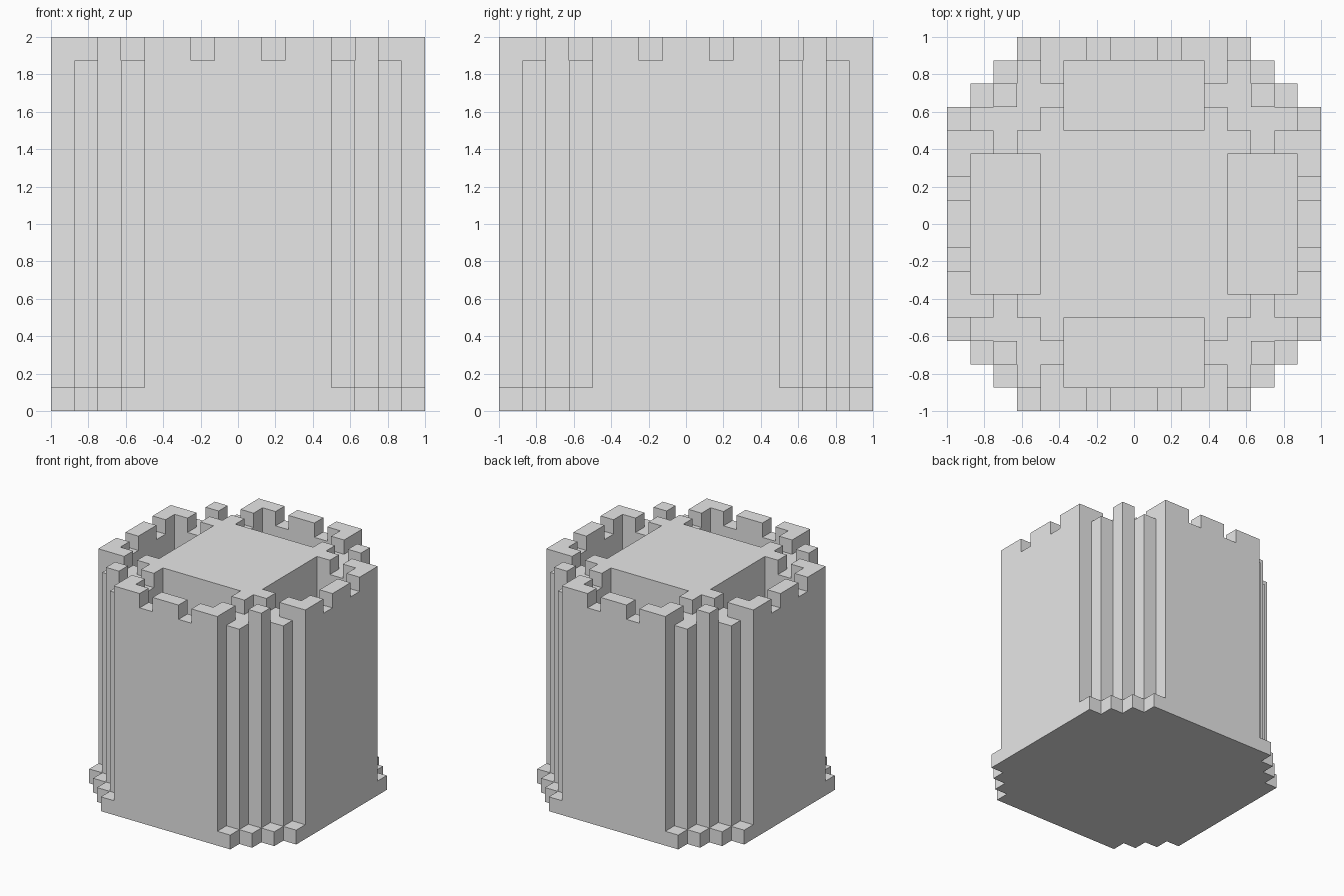
import bpy
import bmesh

cube = bpy.data.objects.get("Cube")
if cube:
    bpy.data.objects.remove(cube, do_unlink=True)

CELL = 0.125
HALF = 8                    # cells from the centre to each side
FLOOR, WALK, TOP = CELL, 2 - CELL, 2.0

stone = bpy.data.materials.new("grey_stone")
stone.use_nodes = True
stone.diffuse_color = (0.8, 0.8, 0.8, 1)
stone.node_tree.nodes["Principled BSDF"].inputs["Base Color"].default_value = stone.diffuse_color


def prism(name, rule, z0, z1):
    """Extrude every grid cell accepted by rule(near, far), the cell's smaller
    and larger distance from the centre lines, so each part is symmetric."""
    bm = bmesh.new()
    for i in range(-HALF, HALF):
        for j in range(-HALF, HALF):
            near, far = sorted(n if n >= 0 else -n - 1 for n in (i, j))
            if rule(near, far):
                corners = ((i, j), (i + 1, j), (i + 1, j + 1), (i, j + 1))
                bm.faces.new([bm.verts.new((x * CELL, y * CELL, z0)) for x, y in corners])
    bmesh.ops.remove_doubles(bm, verts=bm.verts[:], dist=0.001)
    grown = bmesh.ops.extrude_face_region(bm, geom=bm.faces[:])["geom"]
    bmesh.ops.translate(bm, vec=(0, 0, z1 - z0),
                        verts=[g for g in grown if isinstance(g, bmesh.types.BMVert)])
    bmesh.ops.recalc_face_normals(bm, faces=bm.faces[:])
    # Merge the flat cells into large clean faces
    bmesh.ops.dissolve_limit(bm, angle_limit=0.01, verts=bm.verts[:], edges=bm.edges[:])
    mesh = bpy.data.meshes.new(name)
    bm.to_mesh(mesh)
    bm.free()
    mesh.materials.append(stone)
    obj = bpy.data.objects.new(name, mesh)
    bpy.context.collection.objects.link(obj)
    return obj


def is_pit(near, far):
    return near <= 2 and 4 <= far <= 6


# Stepped plinth, one cell wider than the tower at the corners
prism("base_plinth", lambda near, far: near + far <= 11, 0, FLOOR)

# Tower walls with four deep shafts, up to the walkway
prism("tower_body", lambda near, far: near + far <= 10 and not is_pit(near, far), FLOOR, WALK)

# Raised central roof with small corner arms
prism("central_roof", lambda near, far: far <= 3 or (near, far) == (3, 4), WALK, TOP)

# Middle and L-shaped corner battlements along the four sides
prism("side_battlements",
      lambda near, far: (far == 7 and near in (0, 2, 3)) or (near, far) == (3, 6), WALK, TOP)

# Single battlements on the stepped corners
prism("corner_battlements", lambda near, far: near == far == 5, WALK, TOP)
